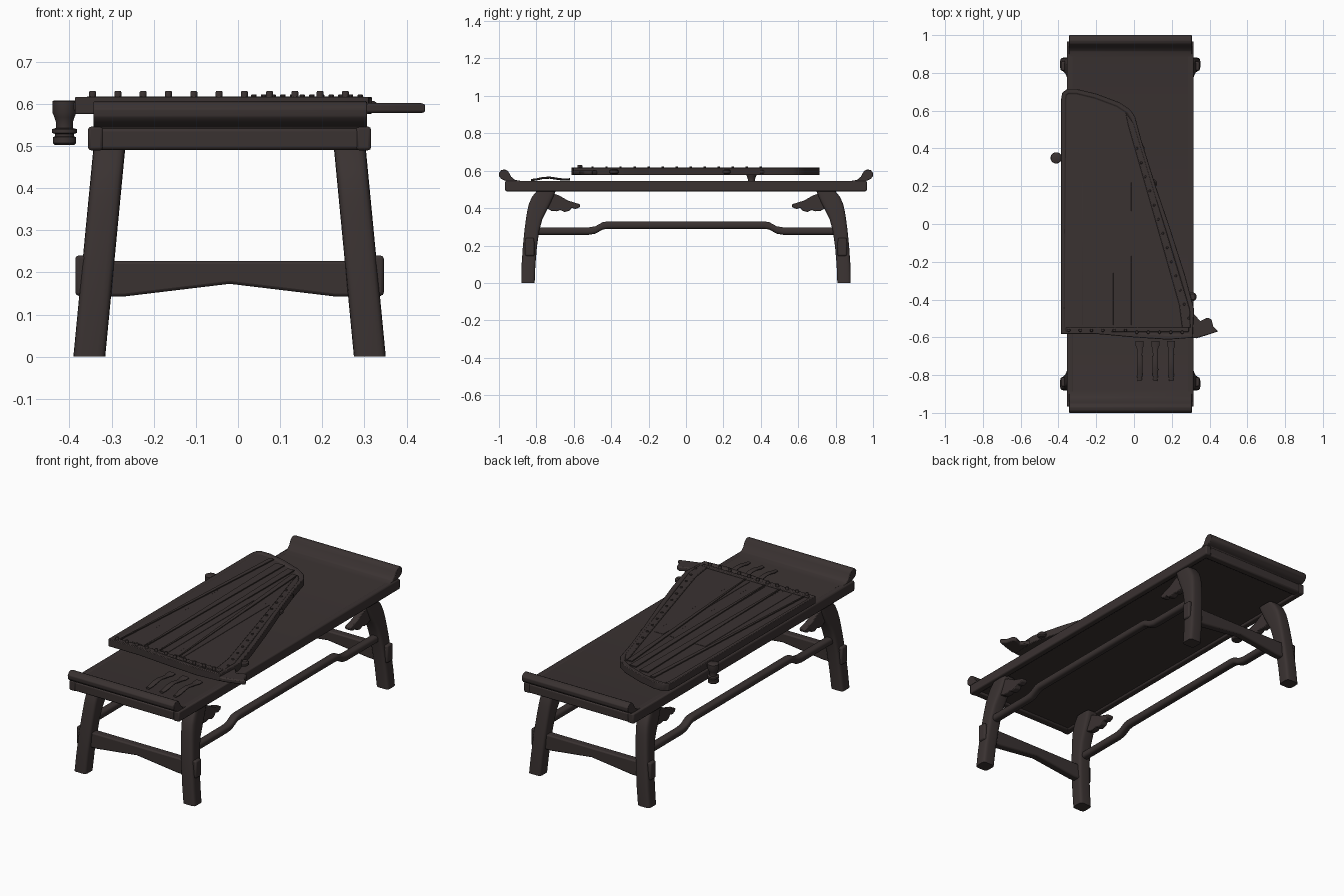
import bpy, bmesh, math
from mathutils import Vector

wood = bpy.data.materials.new("dark brown wood")
wood.diffuse_color = (0.042, 0.032, 0.031, 1)
CX = -0.02  # table centre line


def finish(name, bm, bevel=0.0, segs=2):
    bmesh.ops.recalc_face_normals(bm, faces=bm.faces)
    me = bpy.data.meshes.new(name)
    bm.to_mesh(me)
    bm.free()
    ob = bpy.data.objects.new(name, me)
    bpy.context.collection.objects.link(ob)
    me.materials.append(wood)
    if bevel:
        m = ob.modifiers.new("bevel", 'BEVEL')
        m.width, m.segments, m.limit_method = bevel, segs, 'ANGLE'
    bpy.ops.object.select_all(action='DESELECT')
    bpy.context.view_layer.objects.active = ob
    ob.select_set(True)
    bpy.ops.object.shade_smooth_by_angle(angle=math.radians(40))
    return ob


def prism(name, pts, axis, lo, hi, bevel=0.0, recess=None):
    """Extrude a 2D outline along an axis; optionally recess its end face."""
    def place(p, d):
        return {'x': (d, p[0], p[1]), 'y': (p[0], d, p[1]), 'z': (p[0], p[1], d)}[axis]
    bm = bmesh.new()
    a = [bm.verts.new(place(p, lo)) for p in pts]
    b = [bm.verts.new(place(p, hi)) for p in pts]
    bm.faces.new(a)
    top = bm.faces.new(b)
    for i in range(len(pts)):
        j = (i + 1) % len(pts)
        bm.faces.new((a[i], a[j], b[j], b[i]))
    if recess:
        bmesh.ops.recalc_face_normals(bm, faces=bm.faces)
        bmesh.ops.inset_region(bm, faces=[top], thickness=recess[0])
        bmesh.ops.inset_region(bm, faces=[top], thickness=0.004, depth=-recess[1])
    return finish(name, bm, bevel)


def box(name, x0, x1, y0, y1, z0, z1, bevel=0.004):
    return prism(name, [(x0, y0), (x1, y0), (x1, y1), (x0, y1)], 'z', z0, z1, bevel)


def loft(name, rings):
    """Skin a list of closed rings and cap both ends."""
    bm = bmesh.new()
    vs = [[bm.verts.new(p) for p in r] for r in rings]
    n = len(vs[0])
    for r, s in zip(vs, vs[1:]):
        for i in range(n):
            bm.faces.new((r[i], r[(i + 1) % n], s[(i + 1) % n], s[i]))
    bm.faces.new(vs[0])
    bm.faces.new(vs[-1])
    return finish(name, bm)


def oval(n, power=1.0):
    """Unit circle, squared off when power < 1."""
    out = []
    for i in range(n):
        c, s = math.cos(2 * math.pi * (i + .5) / n), math.sin(2 * math.pi * (i + .5) / n)
        out.append((math.copysign(abs(c) ** power, c), math.copysign(abs(s) ** power, s)))
    return out


def turned(name, x, y, profile, n=16):
    return loft(name, [[(x + r * c, y + r * s, z) for c, s in oval(n)] for z, r in profile])


# ---- table top with rolled ends
end = [(0.88, 0.545), (0.915, 0.551), (0.935, 0.568), (0.945, 0.588), (0.955, 0.601),
       (0.97, 0.607), (0.988, 0.603), (1.0, 0.588), (0.999, 0.57), (0.988, 0.556),
       (0.972, 0.549), (0.962, 0.545), (0.955, 0.501)]
prism("table_top", end + [(-y, z) for y, z in reversed(end)], 'x', -0.343, 0.306, 0.003)
for s in (-1, 1):
    x = CX + s * 0.318
    box("side_rail", x - 0.018, x + 0.018, -0.967, 0.967, 0.49, 0.546, 0.007)
    box("end_rail", -0.35, 0.31, s * 0.943 - 0.022, s * 0.943 + 0.022, 0.491, 0.543, 0.008)

# ---- legs, brackets and stretchers
stations = [(0, 0.845, 0.036), (0.1, 0.842, 0.037), (0.2, 0.834, 0.038), (0.28, 0.824, 0.040),
            (0.34, 0.812, 0.044), (0.38, 0.799, 0.051), (0.42, 0.784, 0.057), (0.46, 0.766, 0.058),
            (0.495, 0.745, 0.050)]
bracket = [(0.77, 0.48), (0.71, 0.478), (0.68, 0.468), (0.63, 0.44), (0.565, 0.42), (0.568, 0.405),
           (0.59, 0.395), (0.612, 0.402), (0.622, 0.386), (0.65, 0.379), (0.672, 0.39),
           (0.69, 0.383), (0.72, 0.385), (0.735, 0.395), (0.77, 0.39)]
bar = [(-0.362, 0.143), (-0.25, 0.143), (0, 0.173), (0.25, 0.143), (0.362, 0.143),
       (0.362, 0.227), (-0.362, 0.227)]
for sy in (-1, 1):
    for sx in (-1, 1):
        loft("leg", [[(CX + sx * (0.333 - 0.096 * z) + 0.038 * c, sy * y + h * s, z)
                      for c, s in oval(20, 0.4)] for z, y, h in stations])
        xb = CX + sx * 0.295
        prism("leg_bracket", [(sy * y, z) for y, z in bracket], 'x', xb - 0.018, xb + 0.018, 0.004)
        xt = CX + sx * 0.347
        box("tenon_block", xt - 0.019, xt + 0.019, sy * 0.836 - 0.024, sy * 0.836 + 0.024, 0.145, 0.24, 0.007)
    prism("cross_stretcher", [(CX + x, z) for x, z in bar], 'y',
          sy * 0.833 - 0.022, sy * 0.833 + 0.022, 0.007)
path = [(-0.83, 0.277), (-0.52, 0.277), (-0.485, 0.283), (-0.445, 0.305), (-0.42, 0.309)]
path += [(-y, z) for y, z in reversed(path)]
for sx in (-1, 1):
    loft("long_stretcher", [[(CX + sx * 0.306 + 0.022 * c, y, z + 0.020 * s)
                             for c, s in oval(16, 0.7)] for y, z in path])

# ---- zither body with a recessed deck
body = [(-0.387, -0.582), (-0.2, -0.582), (0, -0.6), (0.18, -0.612), (0.31, -0.602), (0.318, -0.45),
        (0.27, -0.27), (0.19, -0.02), (0.115, 0.2), (0.04, 0.44), (0.005, 0.57), (-0.02, 0.605),
        (-0.08, 0.645), (-0.2, 0.69), (-0.3, 0.714), (-0.355, 0.714), (-0.38, 0.695), (-0.386, 0.66)]
prism("zither_body", body, 'z', 0.576, 0.617, 0.011, recess=(0.022, 0.006))
# horn at the front right corner
horn = [(0.26, -0.60), (0.31, -0.47), (0.33, -0.49), (0.35, -0.515), (0.39, -0.495), (0.41, -0.505),
        (0.42, -0.545), (0.447, -0.568), (0.38, -0.59), (0.33, -0.605)]
prism("corner_horn", horn, 'z', 0.578, 0.602, 0.006)
# carved bumps on the slanted edge
for x, y in ((0.032, 0.40), (0.098, 0.215), (0.308, -0.385)):
    turned("edge_bump", x, y, [(0.581, 0.016), (0.588, 0.024), (0.6, 0.024), (0.607, 0.016)])
# bridges along the front and slanted edges
box("front_bridge", -0.36, 0.29, -0.572, -0.548, 0.605, 0.618, 0.004)
prism("slanted_bridge", [(0.255, -0.55), (0.30, -0.55), (0.295, -0.45), (0.15, 0.03), (0.0, 0.53),
                         (-0.045, 0.59), (-0.03, 0.52), (0.11, 0.03), (0.24, -0.43)],
      'z', 0.605, 0.618, 0.004)

# ---- deck slats and fanned string bands
for x0, x1 in ((-0.272, -0.2), (-0.11, -0.055), (-0.015, 0.04)):
    box("deck_slat", x0, x1, -0.535, 0.22, 0.606, 0.613, 0.001)
for xf, xa, xb, yb in ((-0.34, -0.275, -0.25, 0.67), (-0.19, -0.215, -0.165, 0.64),
                       (-0.10, -0.13, -0.09, 0.62), (0.02, -0.075, -0.045, 0.58)):
    prism("string_band", [(xf - 0.003, -0.56), (xf + 0.003, -0.56), (xb, yb), (xa, yb)],
          'z', 0.608, 0.617)

# ---- tuning pins
for i in range(11):
    turned("front_pin", -0.345 + i * 0.06, -0.563 - 0.01 * (i > 5),
           [(0.612, 0.009), (0.628, 0.009), (0.631, 0.007)], 8)
for i in range(13):
    t = i / 12
    turned("slant_pin", 0.015 + 0.275 * t, 0.40 - 0.90 * t, [(0.612, 0.007), (0.621, 0.007), (0.623, 0.005)], 8)

# ---- side foot hanging from the left edge
turned("side_foot", -0.412, 0.35,
       [(0.503, 0.024), (0.507, 0.028), (0.521, 0.028), (0.523, 0.023), (0.529, 0.023), (0.531, 0.03),
        (0.540, 0.03), (0.543, 0.02), (0.556, 0.02), (0.568, 0.024), (0.58, 0.029), (0.606, 0.029),
        (0.608, 0.026)], 20)
box("side_foot_arm", -0.41, -0.36, 0.333, 0.367, 0.583, 0.605)

# ---- three finger picks on the table
wave = [(-0.83, 0.550, 0.011), (-0.80, 0.553, 0.015), (-0.77, 0.560, 0.016), (-0.73, 0.563, 0.015),
        (-0.69, 0.557, 0.014), (-0.66, 0.553, 0.015), (-0.645, 0.553, 0.022), (-0.62, 0.554, 0.022)]
for x in (0.03, 0.113, 0.197):
    loft("finger_pick", [[(x + w * c, y, z + 0.006 * s) for c, s in oval(12)] for y, z, w in wave])
